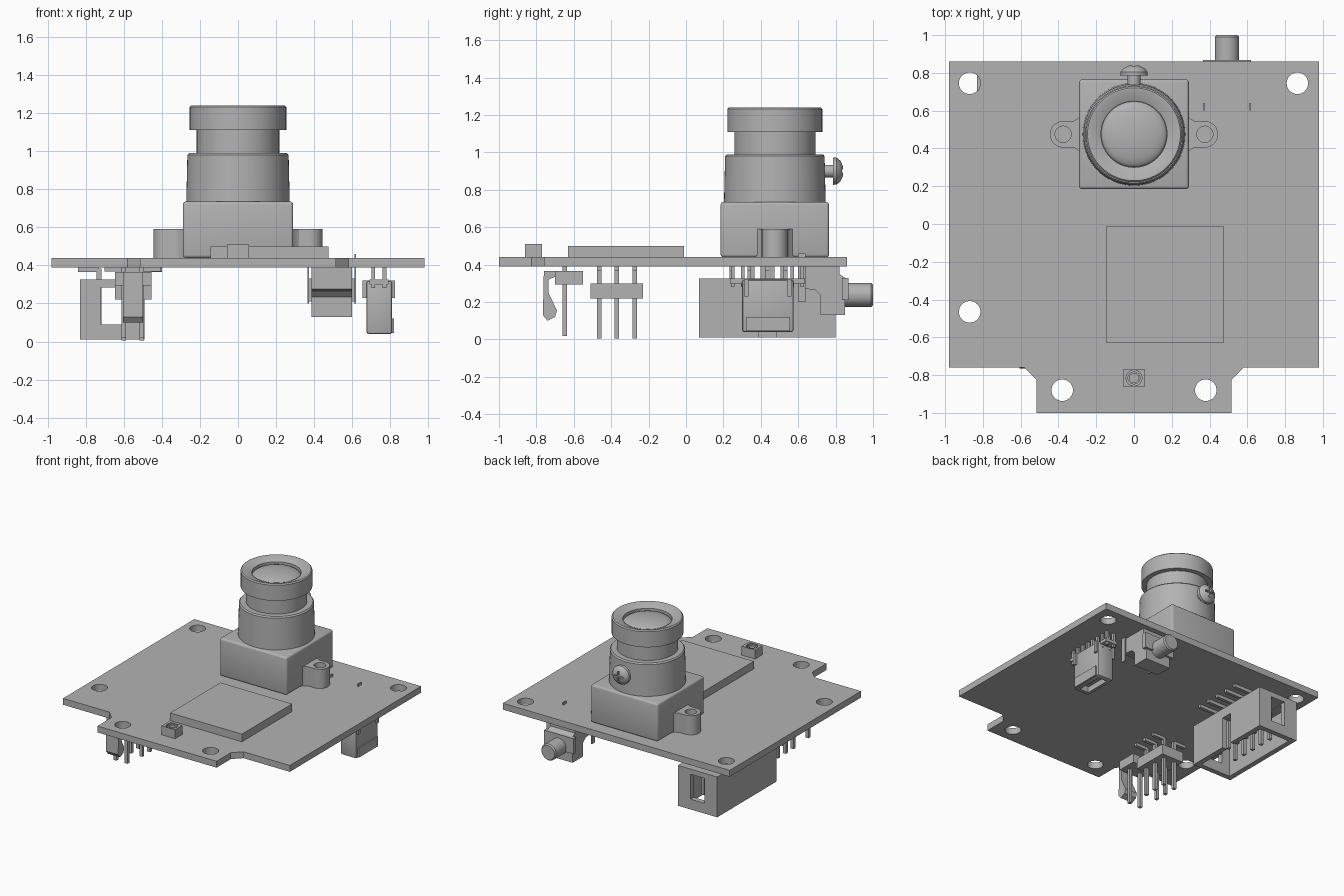
import bpy, bmesh, math
from mathutils import Matrix, Vector

if "Cube" in bpy.data.objects:
    bpy.data.objects.remove(bpy.data.objects["Cube"])

grey = bpy.data.materials.new("plain grey")
grey.use_nodes = True
GREY = (0.45, 0.45, 0.45, 1)
grey.diffuse_color = GREY
grey.node_tree.nodes["Principled BSDF"].inputs["Base Color"].default_value = GREY
parts = []


def finish(name, bm):
    bmesh.ops.recalc_face_normals(bm, faces=bm.faces)
    mesh = bpy.data.meshes.new(name)
    bm.to_mesh(mesh)
    bm.free()
    mesh.materials.append(grey)
    obj = bpy.data.objects.new(name, mesh)
    bpy.context.collection.objects.link(obj)
    parts.append(obj)
    return obj


def add_box(bm, x0, x1, y0, y1, z0, z1):
    centre = Vector((x0 + x1, y0 + y1, z0 + z1)) / 2
    m = Matrix.Translation(centre) @ Matrix.Diagonal((x1 - x0, y1 - y0, z1 - z0, 1))
    bmesh.ops.create_cube(bm, size=1, matrix=m)


def boxes(name, *dims):
    bm = bmesh.new()
    for d in dims:
        add_box(bm, *d)
    return finish(name, bm)


def prism(name, outline, low, high, axis="z"):
    """Extrude an outline: (x, y) along z, or (y, z) along x."""
    def place(a, b, h):
        return (a, b, h) if axis == "z" else (h, a, b)
    bm = bmesh.new()
    face = bm.faces.new([bm.verts.new(place(a, b, low)) for a, b in outline])
    ext = bmesh.ops.extrude_face_region(bm, geom=[face])
    verts = [v for v in ext["geom"] if isinstance(v, bmesh.types.BMVert)]
    bmesh.ops.translate(bm, verts=verts, vec=place(0, 0, high - low))
    return finish(name, bm)


def lathe(name, profile, at, along_y=False, steps=64):
    """Spin an (r, h) profile around z, or around y."""
    bm = bmesh.new()
    vs = [bm.verts.new((r, 0, h)) for r, h in profile]
    edges = [bm.edges.new(pair) for pair in zip(vs, vs[1:])]
    bmesh.ops.spin(bm, geom=vs + edges, cent=(0, 0, 0), axis=(0, 0, 1),
                   angle=math.tau, steps=steps, use_duplicate=False)
    bmesh.ops.remove_doubles(bm, verts=bm.verts, dist=0.0005)
    if along_y:
        bm.transform(Matrix.Rotation(-math.pi / 2, 4, "X"))
    bm.transform(Matrix.Translation(at))
    return finish(name, bm)


def apply_modifier(obj, mod):
    bpy.context.view_layer.objects.active = obj
    bpy.ops.object.modifier_apply(modifier=mod.name)


def cut(obj, cutter):
    mod = obj.modifiers.new("cut", "BOOLEAN")
    mod.operation = "DIFFERENCE"
    mod.solver = "EXACT"
    mod.object = cutter
    apply_modifier(obj, mod)
    parts.remove(cutter)
    bpy.data.objects.remove(cutter)


def bevel(obj, width, segments=3):
    mod = obj.modifiers.new("round", "BEVEL")
    mod.width, mod.segments = width, segments
    apply_modifier(obj, mod)


def rod(r, low, high):
    return [(0, low), (r, low), (r, high), (0, high)]


# Circuit board with tab and mounting holes
half = [(0.98, 0.86), (0.98, -0.76), (0.58, -0.76), (0.515, -0.825), (0.515, -1)]
board = prism("circuit_board", half + [(-x, y) for x, y in reversed(half)], 0.39, 0.44)
for x, y in [(-0.87, 0.745), (0.865, 0.745), (-0.87, -0.465), (-0.38, -0.88), (0.38, -0.88)]:
    cut(board, lathe("hole_cutter", rod(0.057, 0.3, 0.5), (x, y, 0), steps=32))

# Main chip and small coaxial socket
boxes("main_chip", (-0.145, 0.475, -0.63, -0.01, 0.44, 0.5))
socket = boxes("coax_socket", (-0.058, 0.058, -0.86, -0.77, 0.44, 0.51))
cut(socket, lathe("socket_cutter", rod(0.042, 0.46, 0.6), (0, -0.815, 0), steps=32))
lathe("coax_socket_ring", [(0.024, 0.45), (0.024, 0.505), (0.034, 0.505), (0.034, 0.45)],
      (0, -0.815, 0), steps=32)

# Lens mount: base, ears, collar
LY = 0.475
base = boxes("lens_mount_base", (-0.29, 0.29, 0.185, 0.765, 0.44, 0.735))
bevel(base, 0.015)
for side, label in ((1, "left"), (-1, "right")):
    arc = [(0.375 + 0.07 * math.cos(t), 0.07 * math.sin(t))
           for t in [math.pi * (i / 16 - 0.5) for i in range(17)]]
    shape = [(0.28, -0.11), (0.295, -0.085), (0.32, -0.07)] + arc
    shape += [(0.32, 0.07), (0.295, 0.085), (0.28, 0.11)]
    ear = prism(label + "_mount_ear", [(side * x, LY + y) for x, y in shape], 0.44, 0.59)
    cut(ear, lathe("ear_cutter", rod(0.043, 0.46, 0.7), (side * 0.375, LY, 0), steps=32))
lathe("lens_collar", [(0, 0.72), (0.272, 0.72), (0.266, 0.98), (0.258, 0.99), (0, 0.99)], (0, LY, 0))

# Lens barrel and domed glass
lathe("lens_barrel", [(0, 0.98), (0.217, 0.98), (0.217, 1.11), (0.254, 1.11), (0.254, 1.232),
                      (0.246, 1.24), (0.235, 1.24), (0.175, 1.215), (0.175, 1.19), (0, 1.19)], (0, LY, 0))
dome = [(0.175 * math.sin(t), 1.185 + 0.045 * math.cos(t))
        for t in [i * math.pi / 20 for i in range(11)]]
lathe("lens_glass", dome, (0, LY, 0))

# Set screw with cross slot
lathe("set_screw_shaft", rod(0.034, 0.7, 0.79), (0, 0, 0.9), True, 32)
head = lathe("set_screw_head", [(0, 0.785), (0.073, 0.785), (0.072, 0.805), (0.056, 0.825),
                                (0.03, 0.838), (0, 0.841)], (0, 0, 0.9), True, 32)
for w, h in ((0.04, 0.008), (0.008, 0.04)):
    cut(head, boxes("slot_cutter", (-w, w, 0.82, 0.9, 0.9 - h, 0.9 + h)))

# Shrouded header opening downwards, with end windows and key slot
shroud = boxes("header_shroud", (-0.83, -0.49, 0.07, 0.8, 0.01, 0.325))
cut(shroud, boxes("cavity_cutter", (-0.79, -0.53, 0.11, 0.76, -0.1, 0.28)))
cut(shroud, boxes("window_cutter", (-0.72, -0.6, 0, 0.9, 0.09, 0.285)))
cut(shroud, boxes("key_cutter", (-0.56, -0.4, 0.39, 0.48, -0.1, 0.25)))
pins = []
for i in range(5):
    y = 0.245 + 0.095 * i
    for x, foot in ((-0.73, -0.84), (-0.59, -0.4)):
        pins.append((x - 0.012, x + 0.012, y - 0.012, y + 0.012, 0.06, 0.385))
        pins.append((min(x, foot), max(x, foot), y - 0.012, y + 0.012, 0.365, 0.39))
boxes("header_pins", *pins)

# Two-row pin header
boxes("pin_strip", (-0.645, -0.455, -0.51, -0.23, 0.22, 0.3))
pins = []
for x, foot in ((-0.6, -0.7), (-0.505, -0.405)):
    for y in (-0.465, -0.37, -0.275):
        pins.append((x - 0.012, x + 0.012, y - 0.012, y + 0.012, 0.005, 0.385))
        pins.append((min(x, foot), max(x, foot), y - 0.012, y + 0.012, 0.368, 0.39))
boxes("strip_pins", *pins)

# Latching connector with hooked tab
boxes("latch_connector_body", (-0.645, -0.455, -0.7, -0.55, 0.295, 0.365))
boxes("latch_connector_pins", *[(x - 0.012, x + 0.012, -0.66, -0.636, 0.02, 0.39) for x in (-0.6, -0.505)])
prism("latch_hook", [(-0.76, 0.365), (-0.69, 0.365), (-0.69, 0.34), (-0.735, 0.32), (-0.735, 0.25),
                     (-0.69, 0.155), (-0.7, 0.12), (-0.74, 0.1), (-0.765, 0.13)], -0.605, -0.5, "x")

# Upright socket with mouth, contact tongue, leads
body = boxes("usb_shell", (0.675, 0.81, 0.3, 0.575, 0.04, 0.32))
bevel(body, 0.012, 2)
cut(body, boxes("mouth_cutter", (0.705, 0.78, 0.335, 0.54, 0, 0.2)))
boxes("usb_tongue", (0.73, 0.755, 0.37, 0.505, 0.06, 0.22))
boxes("usb_side_rails", (0.655, 0.825, 0.31, 0.335, 0.23, 0.32), (0.655, 0.825, 0.54, 0.565, 0.23, 0.32))
boxes("usb_latch_plate", (0.805, 0.82, 0.32, 0.555, 0.045, 0.12))
leads = []
for i in range(8):
    y = 0.25 + 0.053 * i
    leads.append((0.7, 0.72, y - 0.01, y + 0.01, 0.28, 0.39))
    leads.append((0.76, 0.78, y - 0.01, y + 0.01, 0.28, 0.39))
boxes("usb_leads", *leads)
boxes("usb_lead_block", (0.69, 0.79, 0.235, 0.635, 0.3, 0.325))

# Side jack with barrel and retaining prongs
prism("jack_body", [(0.6, 0.39), (0.6, 0.275), (0.69, 0.265), (0.72, 0.235), (0.72, 0.13),
                    (0.85, 0.13), (0.85, 0.33), (0.82, 0.35), (0.82, 0.39)], 0.385, 0.6, "x")
lathe("jack_barrel", [(0, 0.84), (0.064, 0.84), (0.064, 0.99), (0.056, 1), (0, 1)], (0.492, 0, 0.238), True, 32)
boxes("jack_prongs", *[(x - 0.004, x + 0.004, 0.6, 0.64, 0.2, 0.46) for x in (0.37, 0.615)])
boxes("jack_flange", (0.365, 0.62, 0.835, 0.868, 0.21, 0.33))

# Smooth curved parts, keep hard edges
bpy.ops.object.select_all(action="DESELECT")
for obj in parts:
    obj.select_set(True)
bpy.context.view_layer.objects.active = parts[0]
bpy.ops.object.shade_smooth_by_angle(angle=math.radians(30))
